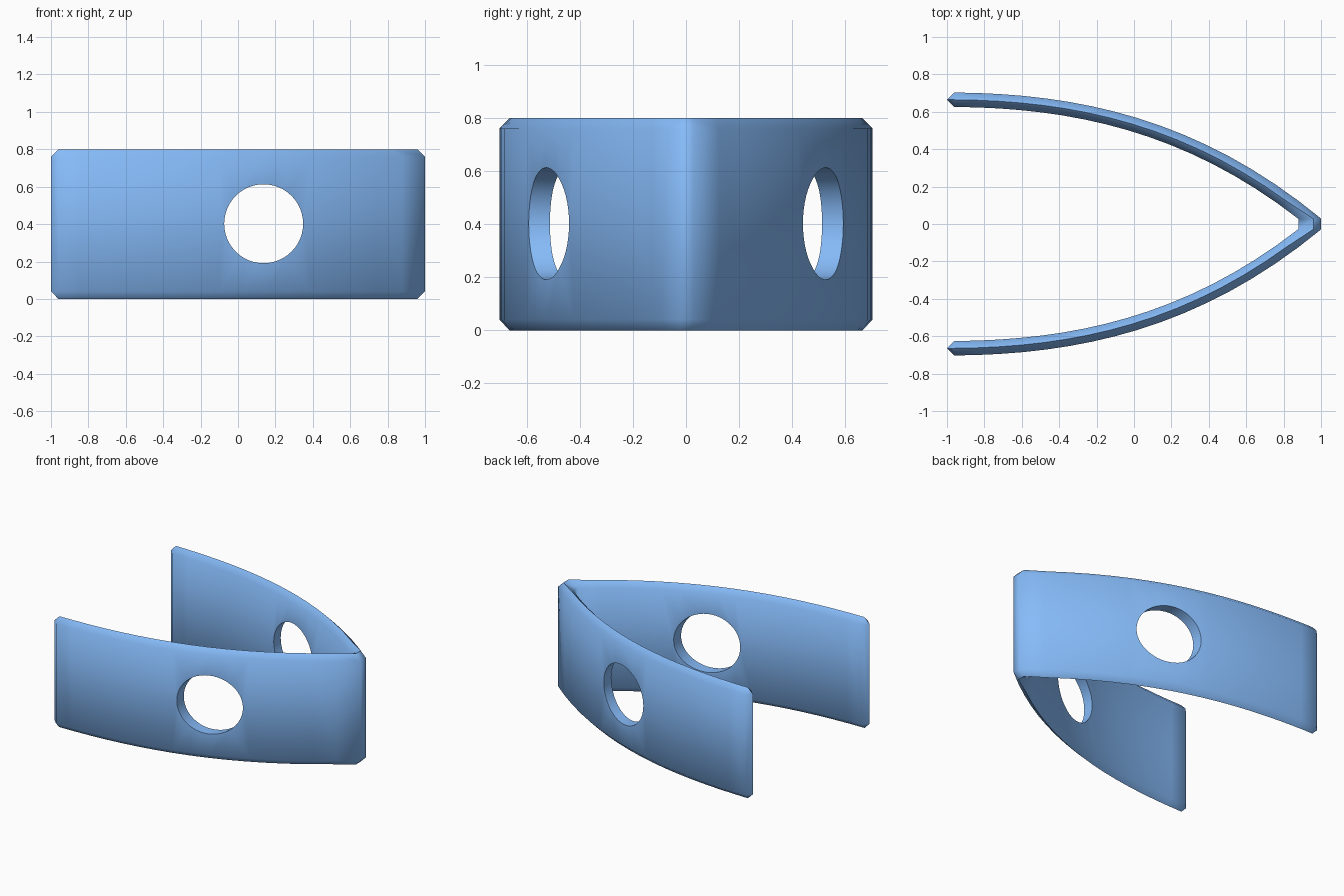
import bpy, bmesh, math
from mathutils import Vector

if "Cube" in bpy.data.objects:
    bpy.data.objects.remove(bpy.data.objects["Cube"])

H, CH, T, N = 0.80, 0.04, 0.077, 16


def outer(x):
    u = x + 1
    return Vector((x, 0.703 - 0.0935 * u**2 - 0.0375 * u**3))


def inner(x):
    u = x + 1
    slope = -0.187 * u - 0.1125 * u**2
    return outer(x) - Vector((-slope, 1)).normalized() * T


# plan stations down one wall to the pointed tip, then mirrored back
wall = []
for i in range(N + 1):
    s = i / N
    o, n = outer(-0.96 + 1.96 * s), inner(-0.96 + 1.887 * s)
    wall.append((o, (o + n) / 2, n))
wall[-1][1].x = 0.96
flip = lambda p: Vector((p.x, -p.y))
stations = wall + [tuple(flip(p) for p in st) for st in reversed(wall)]

# hexagonal wall section swept through the stations
bm = bmesh.new()
rings = []
for o, m, n in stations:
    sec = [(o, CH), (o, H - CH), (m, H), (n, H - CH), (n, CH), (m, 0)]
    rings.append([bm.verts.new((p.x, p.y, z)) for p, z in sec])
for a, b in zip(rings, rings[1:]):
    for k in range(6):
        j = (k + 1) % 6
        bm.faces.new((a[k], a[j], b[j], b[k]))

# chamfered open ends
for r in (rings[0], rings[-1]):
    y = r[2].co.y
    lo, hi = bm.verts.new((-1, y, CH)), bm.verts.new((-1, y, H - CH))
    for f in ((r[0], r[1], hi, lo), (r[1], r[2], hi), (r[2], r[3], hi),
              (r[3], r[4], lo, hi), (r[4], r[5], lo), (r[5], r[0], lo)):
        bm.faces.new(f)
bmesh.ops.recalc_face_normals(bm, faces=bm.faces)
mesh = bpy.data.meshes.new("pointed_band")
bm.to_mesh(mesh)
bm.free()
band = bpy.data.objects.new("pointed_band", mesh)
bpy.context.collection.objects.link(band)

# blue finish
blue = bpy.data.materials.new("blue")
blue.diffuse_color = (0.24, 0.5, 0.95, 1)
blue.use_nodes = True
blue.node_tree.nodes["Principled BSDF"].inputs["Base Color"].default_value = blue.diffuse_color
mesh.materials.append(blue)

# round hole through both walls
bpy.ops.mesh.primitive_cylinder_add(vertices=48, radius=0.211, depth=2,
                                    location=(0.137, 0, 0.402),
                                    rotation=(math.pi / 2, 0, 0))
cutter = bpy.context.object
cutter.name = "hole_cutter"
cutter.hide_render = True
cutter.data.materials.append(blue)
mod = band.modifiers.new("hole", 'BOOLEAN')
mod.operation = 'DIFFERENCE'
mod.solver = 'EXACT'
mod.object = cutter

bpy.ops.object.select_all(action='DESELECT')
band.select_set(True)
bpy.context.view_layer.objects.active = band
bpy.ops.object.modifier_apply(modifier=mod.name)
bpy.data.objects.remove(cutter)
bpy.ops.object.shade_smooth_by_angle(angle=math.radians(62))
